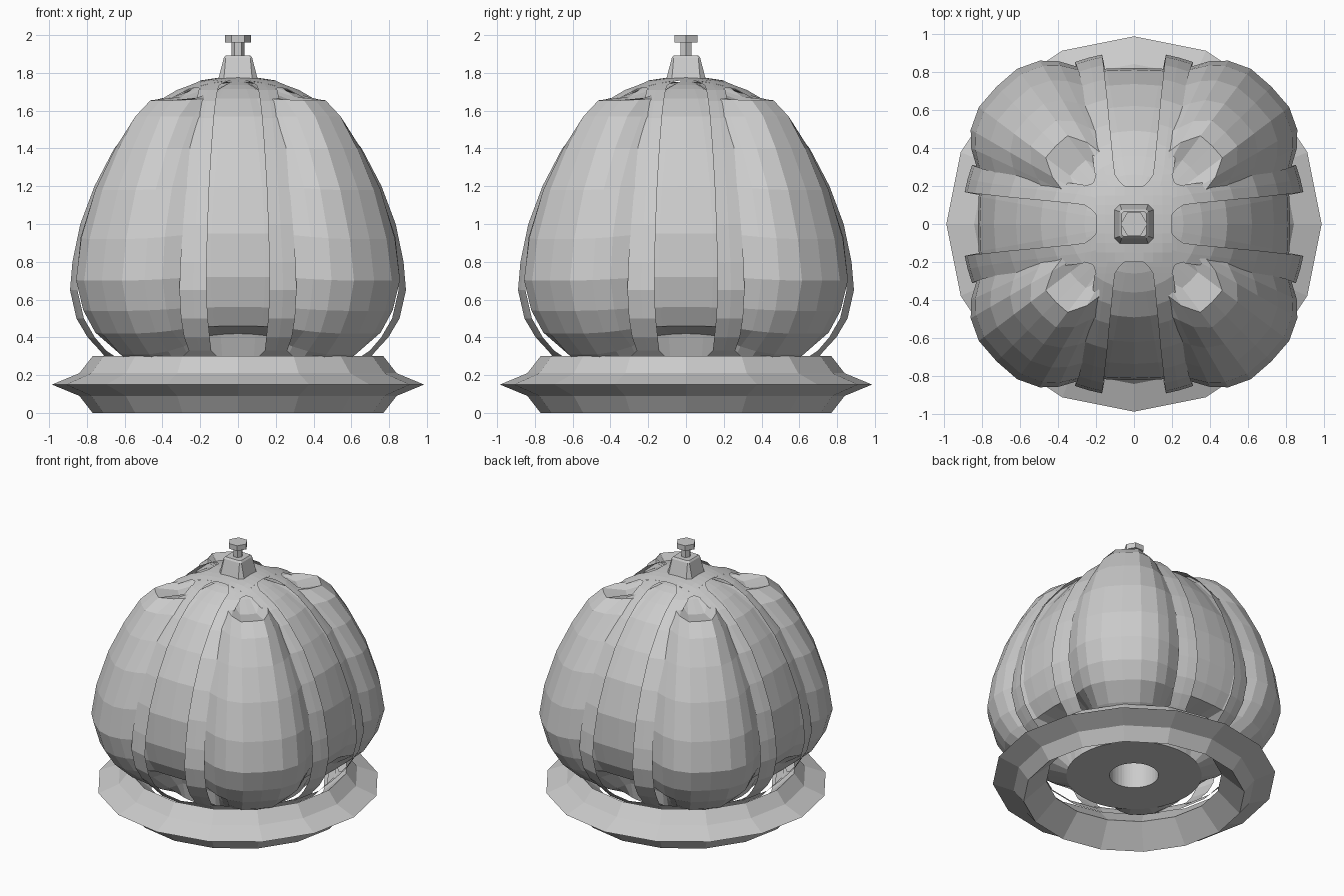
import bpy, bmesh
from math import sin, cos, radians, pi, sqrt

if "Cube" in bpy.data.objects:
    bpy.data.objects.remove(bpy.data.objects["Cube"])


def interp(table, x):
    for (a, fa), (b, fb) in zip(table, table[1:]):
        if x <= b:
            return fa + (fb - fa) * (x - a) / (b - a)
    return table[-1][1]


def finish(bm, name):
    bmesh.ops.remove_doubles(bm, verts=bm.verts, dist=0.0005)
    bmesh.ops.recalc_face_normals(bm, faces=bm.faces)
    me = bpy.data.meshes.new(name)
    bm.to_mesh(me)
    bm.free()
    ob = bpy.data.objects.new(name, me)
    bpy.context.collection.objects.link(ob)
    return ob


def loft(bm, rings, closed=True, cap_last=False, loop=False):
    rows = [[bm.verts.new(p) for p in r] for r in rings]
    n = len(rows[0])
    pairs = list(zip(rows, rows[1:])) + ([(rows[-1], rows[0])] if loop else [])
    for a, b in pairs:
        for i in range(n if closed else n - 1):
            j = (i + 1) % n
            bm.faces.new((a[i], a[j], b[j], b[i]))
    if cap_last:
        bm.faces.new(rows[-1])


def circle(r, z, n):
    return [(r * cos(2 * pi * i / n), r * sin(2 * pi * i / n), z) for i in range(n)]


# Base ring with a sharp outer rim and a sloped inner side, 16 sides
bm = bmesh.new()
profile = [(.77, 0), (.84, .09), (.985, .15), (.84, .21), (.77, .3), (.61, .15)]
loft(bm, [circle(r, z, 16) for r, z in profile], loop=True)
finish(bm, "base_ring")

# Padded lining: flat panels on the axes, puffy lobes on the diagonals
# each row: panel radius, panel height, lobe radius, lobe height, lobe sharpness
rows = [(.17, .42, .17, .42, 1), (.17, .17, .17, .17, 1), (.47, .17, .47, .17, 1),
        (.48, .3, .60, .20, 1), (.52, .42, .78, .31, 1), (.72, .46, .90, .42, 1),
        (.78, .56, .975, .54, 1), (.82, .72, 1.02, .70, 1), (.81, .95, .985, .92, 1),
        (.735, 1.2, .90, 1.18, 1.2), (.62, 1.4, .79, 1.4, 1.6),
        (.49, 1.57, .68, 1.57, 2.2), (.36, 1.665, .58, 1.655, 3),
        (.26, 1.715, .42, 1.635, 4), (.2, 1.735, .27, 1.68, 3), (.1, 1.755, .12, 1.745, 1)]
bulge = [(0, 0), (10, .04), (16, .1), (20, .3), (25, .62), (30, .85), (37, 1), (45, 1)]
angles = [a for a, _ in bulge] + [90 - a for a, _ in bulge[-2:0:-1]]
bm = bmesh.new()
rings = []
for ra, za, rd, zd, sharp in rows:
    ring = []
    for q in range(4):
        for a in angles:
            w = interp(bulge, min(a, 90 - a)) ** sharp
            t = radians(a + 90 * q)
            r = ra + (rd - ra) * w
            ring.append((r * cos(t), r * sin(t), za + (zd - za) * w))
    rings.append(ring)
loft(bm, rings, cap_last=True)
finish(bm, "padded_lining")

# Frame: thin crown plate, eight curved straps, slots closing at the base
# each row: radius, height, inner edge, outer edge
strap = [(.215, 1.754, .05, .225), (.235, 1.748, .078, .21), (.27, 1.736, .1, .2),
         (.34, 1.71, .108, .208), (.44, 1.65, .118, .22), (.54, 1.56, .128, .236),
         (.67, 1.4, .14, .255), (.775, 1.2, .152, .273), (.85, 1.0, .16, .29),
         (.892, .8, .166, .305), (.905, .65, .168, .31), (.87, .5, .16, .302),
         (.81, .4, .15, .285), (.745, .33, .142, .26), (.715, .3, .11, .29),
         (.69, .275, 0, .485), (.64, .22, 0, .45)]
crown = [(0, 1.78), (.1, 1.775), (.2, 1.76), (.25, 1.743), (.34, 1.71)]
bm = bmesh.new()
steps = [-.2, -.15, -.1, -.05, 0, .05, .1, .15, .2]
loft(bm, [[(x, y, interp(crown, sqrt(x * x + y * y))) for x in steps] for y in steps],
     closed=False)
for q in range(4):
    c, s = cos(q * pi / 2), sin(q * pi / 2)
    for side in (1, -1):
        path = []
        for k, (r, z, xi, xo) in enumerate(strap):
            line = []
            for f in (0, .5, 1):
                x = xi + (xo - xi) * f
                if k < 3:       # flared root joins the plate along a straight line
                    y = (.2, .225, .26)[k]
                    h = interp(crown, sqrt(x * x + y * y))
                else:
                    y, h = sqrt(r * r - x * x), z
                x *= side
                line.append((c * x - s * y, s * x + c * y, h))
            path.append(line)
        loft(bm, path, closed=False)
finish(bm, "strap_frame")

# Finial: chamfered tapered block, thin stem and hexagonal knob
bm = bmesh.new()


def chamfered(h, c, z):
    return [(h, -h + c, z), (h, h - c, z), (h - c, h, z), (-h + c, h, z),
            (-h, h - c, z), (-h, -h + c, z), (-h + c, -h, z), (h - c, -h, z)]


loft(bm, [chamfered(.105, .03, 1.765), chamfered(.075, .01, 1.88),
          chamfered(.065, .01, 1.893)], cap_last=True)
finish(bm, "finial_block")
bm = bmesh.new()
loft(bm, [circle(r, z, 6) for r, z in
          [(.035, 1.88), (.035, 1.96), (.07, 1.96), (.07, 2.0)]], cap_last=True)
finish(bm, "finial_knob")
